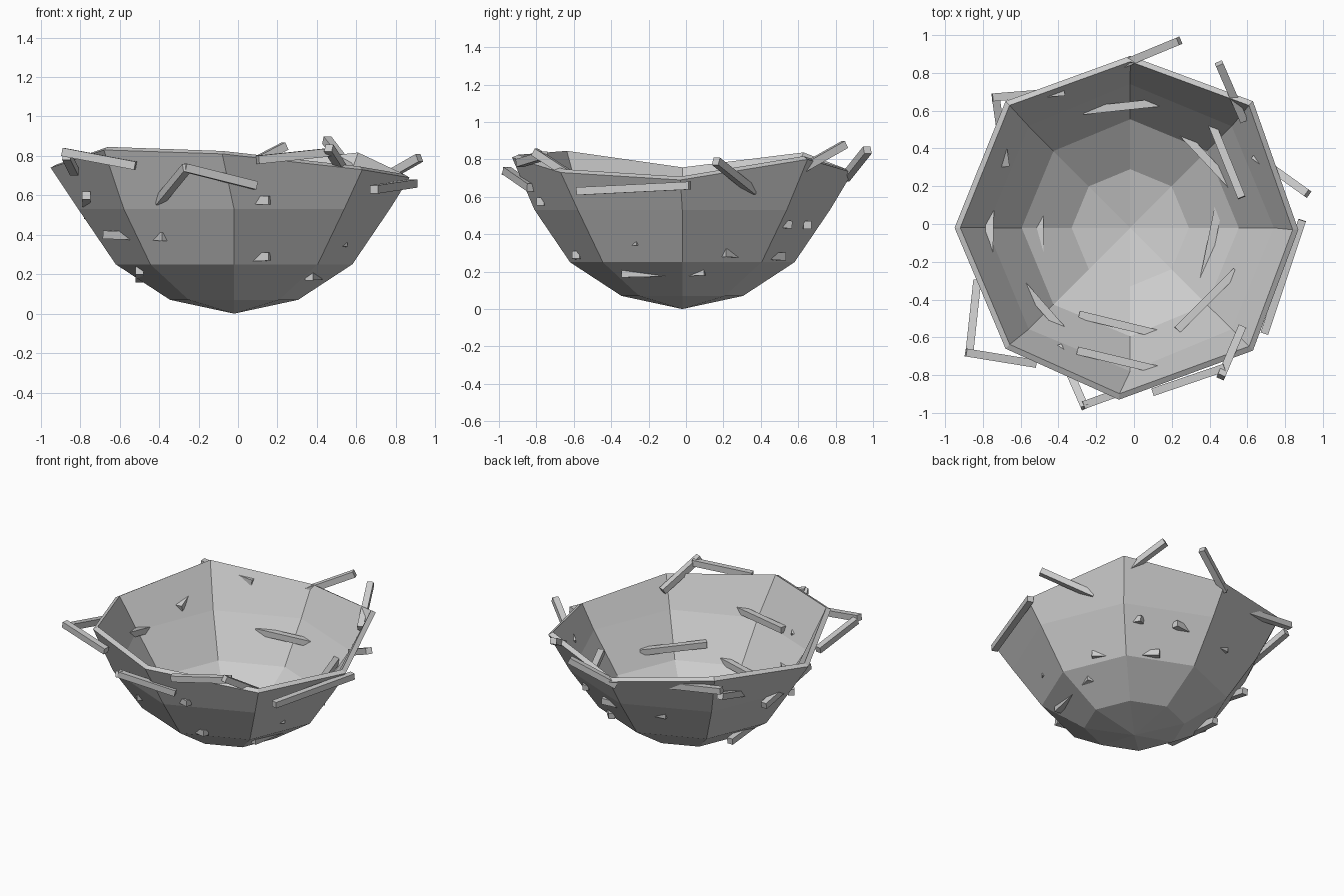
import bpy, bmesh, math
from mathutils import Vector

CX, CY, W = -0.02, -0.02, 0.042

# Nest bowl: faceted eight-sided shell with an uneven rim
def ring(r, z):
    return [(CX + r * math.cos(i * math.pi / 4), CY + r * math.sin(i * math.pi / 4), z) for i in range(8)]

rim = [(0.87, -0.03, 0.69), (0.63, 0.65, 0.80), (-0.02, 0.89, 0.73), (-0.68, 0.65, 0.82),
       (-0.95, -0.02, 0.74), (-0.68, -0.66, 0.83), (-0.08, -0.93, 0.81), (0.63, -0.67, 0.73)]
bm = bmesh.new()
rings = [[bm.verts.new(p) for p in r]
         for r in (ring(0.325, 0.07), ring(0.6, 0.25), ring(0.79, 0.53), rim)]
tip = bm.verts.new((CX, CY, 0))
for i in range(8):
    j = (i + 1) % 8
    bm.faces.new((tip, rings[0][j], rings[0][i]))
    for a, b in zip(rings, rings[1:]):
        bm.faces.new((a[i], a[j], b[j], b[i]))
bmesh.ops.recalc_face_normals(bm, faces=bm.faces)
if tip.normal.z > 0 or tip.link_faces[0].normal.z > 0:
    bmesh.ops.reverse_faces(bm, faces=bm.faces)
me = bpy.data.meshes.new("nest_bowl")
bm.to_mesh(me)
bm.free()
bowl = bpy.data.objects.new("nest_bowl", me)
bpy.context.collection.objects.link(bowl)
mod = bowl.modifiers.new("thickness", 'SOLIDIFY')
mod.thickness = 0.035
mod.offset = -1

# Square twig between two end points
def twig(name, a, b):
    a, b = Vector(a), Vector(b)
    d = b - a
    bpy.ops.mesh.primitive_cube_add(size=1, location=(a + b) / 2)
    o = bpy.context.object
    o.name = name
    o.scale = (W, W, d.length)
    o.rotation_euler = d.to_track_quat('Z', 'Y').to_euler()

# Loose twigs around the rim
rim_twigs = [
    ((-0.05, 0.85, 0.70), (0.24, 0.97, 0.85)),
    ((0.45, 0.85, 0.88), (0.58, 0.55, 0.71)),
    ((0.64, 0.36, 0.63), (0.92, 0.16, 0.79)),
    ((0.69, -0.58, 0.63), (0.89, 0.02, 0.66)),
    ((0.46, -0.81, 0.84), (0.57, -0.55, 0.67)),
    ((0.10, -0.89, 0.78), (0.48, -0.76, 0.82)),
    ((-0.26, -0.97, 0.74), (-0.40, -0.65, 0.57)),
    ((-0.27, -0.96, 0.74), (0.09, -0.83, 0.65)),
    ((-0.89, -0.68, 0.82), (-0.52, -0.74, 0.75)),
    ((-0.87, -0.67, 0.80), (-0.83, -0.30, 0.72)),
    ((-0.75, 0.67, 0.78), (-0.37, 0.70, 0.73)),
    ((-0.73, 0.66, 0.73), (-0.68, 0.31, 0.61)),
]
# Twigs woven through the wall
woven_twigs = [
    ((0.22, 0.52, 0.28), (0.52, 0.20, 0.30)),
    ((0.40, 0.56, 0.45), (0.57, 0.14, 0.50)),
    ((-0.27, 0.60, 0.45), (0.20, 0.65, 0.45)),
    ((-0.77, -0.28, 0.60), (-0.76, 0.21, 0.50)),
    ((-0.50, -0.23, 0.22), (-0.50, 0.22, 0.18)),
    ((-0.67, -0.23, 0.40), (-0.37, -0.57, 0.39)),
    ((-0.29, -0.48, 0.27), (0.16, -0.59, 0.29)),
    ((-0.30, -0.67, 0.58), (0.16, -0.78, 0.575)),
    ((0.23, -0.56, 0.38), (0.54, -0.25, 0.36)),
    ((0.36, -0.34, 0.19), (0.45, 0.10, 0.20)),
]
for a, b in rim_twigs:
    twig("rim_twig", a, b)
for a, b in woven_twigs:
    twig("woven_twig", a, b)
